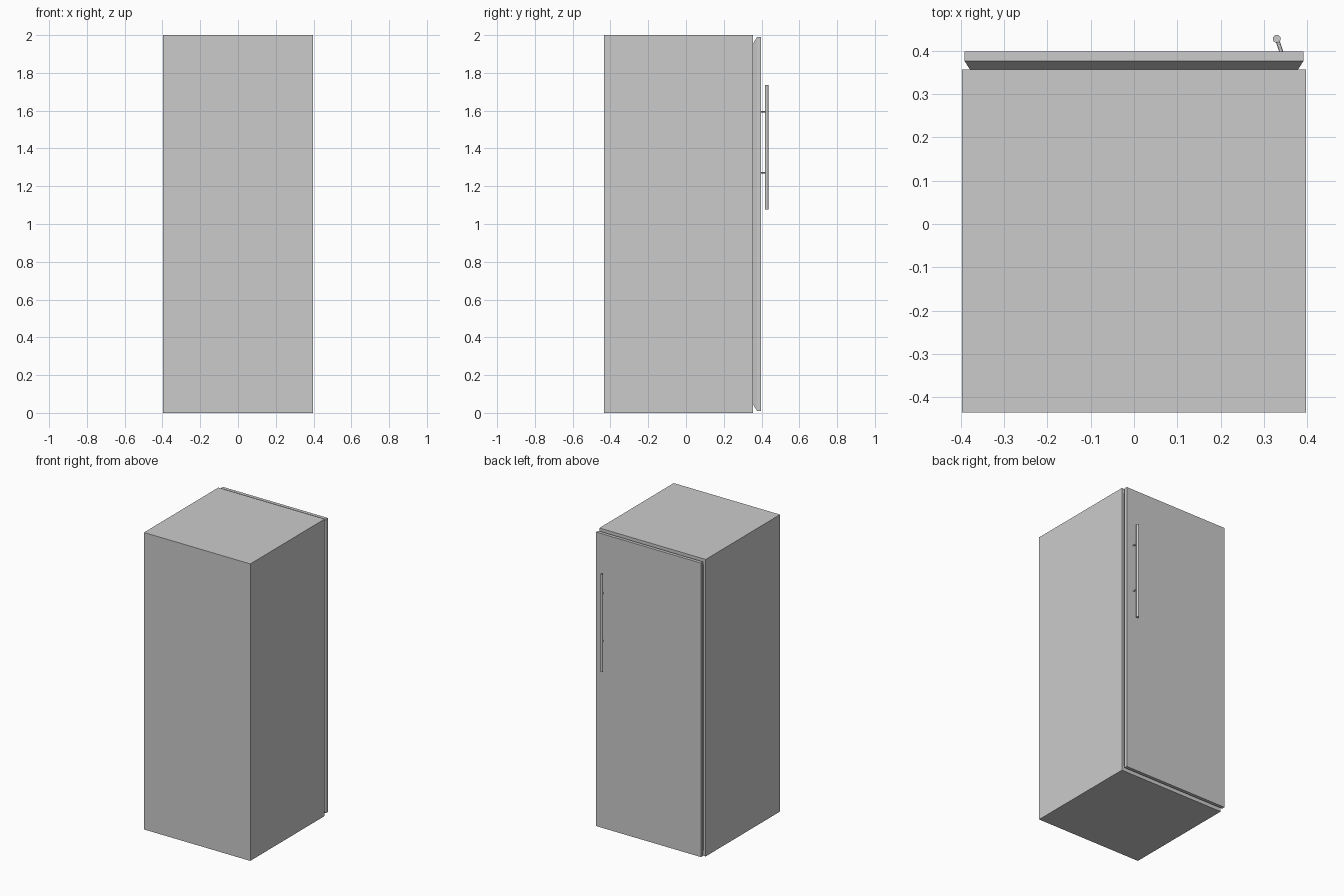
import bpy, bmesh
from mathutils import Vector

if "Cube" in bpy.data.objects:
    bpy.data.objects.remove(bpy.data.objects["Cube"])


def mesh_object(name, bm):
    bmesh.ops.recalc_face_normals(bm, faces=bm.faces)
    me = bpy.data.meshes.new(name)
    bm.to_mesh(me)
    bm.free()
    ob = bpy.data.objects.new(name, me)
    bpy.context.collection.objects.link(ob)
    return ob


def loft(name, sections):
    """Boxy solid through rectangles (y, half_width, z_low, z_high)."""
    bm = bmesh.new()
    rings = [[bm.verts.new((x, y, z)) for x, z in
              ((-w, lo), (w, lo), (w, hi), (-w, hi))]
             for y, w, lo, hi in sections]
    for a, b in zip(rings, rings[1:]):
        for i in range(4):
            j = (i + 1) % 4
            bm.faces.new((a[i], a[j], b[j], b[i]))
    bm.faces.new(rings[0])
    bm.faces.new(rings[-1])
    return mesh_object(name, bm)


def rod(name, start, end, radius, sides=16):
    a, b = Vector(start), Vector(end)
    bpy.ops.mesh.primitive_cylinder_add(
        vertices=sides, radius=radius, depth=(b - a).length, location=(a + b) / 2)
    ob = bpy.context.object
    ob.name = name
    ob.rotation_euler = (b - a).to_track_quat('Z', 'Y').to_euler()
    bpy.ops.object.shade_smooth_by_angle()
    return ob


# Cabinet
loft("cabinet", [(-0.435, 0.396, 0, 2), (0.356, 0.396, 0, 2)])

# Door with tapered inner side
loft("door", [(0.356, 0.378, 0.043, 1.957),
              (0.376, 0.391, 0.01, 1.99),
              (0.398, 0.391, 0.01, 1.99)])

# Handle bar and its two slanted standoffs
rod("handle_bar", (0.329, 0.427, 1.078), (0.329, 0.427, 1.735), 0.009)
for label, z in (("lower", 1.272), ("upper", 1.595)):
    rod(f"handle_standoff_{label}", (0.340, 0.396, z), (0.330, 0.425, z), 0.0045, 12)
